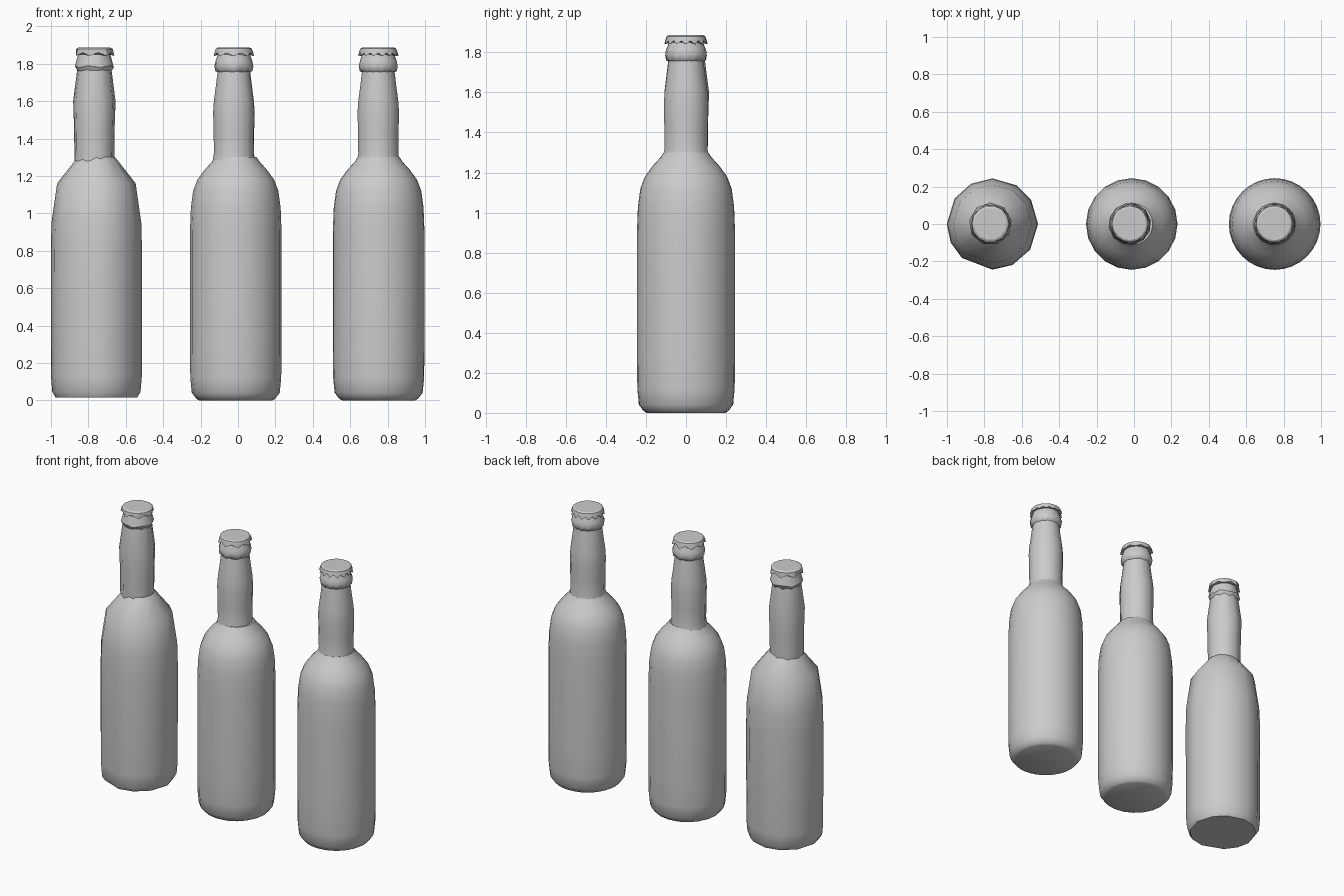
import bpy, bmesh
from math import cos, sin, radians

cube = bpy.data.objects.get("Cube")
if cube:
    bpy.data.objects.remove(cube, do_unlink=True)

glass = bpy.data.materials.new("plain grey")
glass.use_nodes = True
GREY = (0.6, 0.6, 0.6, 1)
glass.diffuse_color = GREY
glass.node_tree.nodes["Principled BSDF"].inputs["Base Color"].default_value = GREY


def even(n, start=0):
    return [start + 360 * i / n for i in range(n)]


def lathe(name, x, angles, profile, crease=40):
    """Closed turned part. Profile rows: radius, z, tooth radius, tooth z.
    The tooth offsets apply to every other column."""
    bm = bmesh.new()
    rings = []
    for row in profile:
        r, z, dr, dz = (tuple(row) + (0, 0))[:4]
        ring = []
        for i, a in enumerate(angles):
            k = i % 2
            rr = r + dr * k
            ring.append(bm.verts.new((rr * cos(radians(a)), rr * sin(radians(a)), z + dz * k)))
        rings.append(ring)
    n = len(angles)
    for low, high in zip(rings, rings[1:]):
        for i in range(n):
            j = (i + 1) % n
            bm.faces.new((low[i], low[j], high[j], high[i]))
    bm.faces.new(rings[0][::-1])
    bm.faces.new(rings[-1])
    mesh = bpy.data.meshes.new(name)
    bm.to_mesh(mesh)
    bm.free()
    mesh.materials.append(glass)
    ob = bpy.data.objects.new(name, mesh)
    ob.location.x = x
    bpy.context.collection.objects.link(ob)
    bpy.ops.object.select_all(action='DESELECT')
    ob.select_set(True)
    bpy.context.view_layer.objects.active = ob
    bpy.ops.object.shade_smooth_by_angle(angle=radians(crease))


# Profiles shared by the two finer bottles
body = [(0.195, 0), (0.21, 0.008), (0.235, 0.04), (0.243, 0.12), (0.245, 0.28),
        (0.245, 0.9), (0.24, 1.03), (0.228, 1.12), (0.205, 1.18),
        (0.165, 1.235), (0.128, 1.275), (0.112, 1.3)]
neck = [(0.116, 1.28), (0.109, 1.32), (0.11, 1.42), (0.113, 1.54),
        (0.109, 1.6), (0.097, 1.69), (0.088, 1.765)]
lip = [(0.086, 1.755), (0.099, 1.76, 0, 0.012), (0.104, 1.785, 0, 0.015),
       (0.098, 1.815), (0.086, 1.85)]
cap = [(0.086, 1.85), (0.108, 1.84, -0.01, 0.018), (0.103, 1.862, -0.004),
       (0.096, 1.88), (0.086, 1.886)]

# Fine and medium bottles
for title, x, top_x, sides, neck_sides, teeth in (
        ("fine", 0.752, 0.75, 32, 16, 28), ("medium", -0.012, -0.022, 20, 12, 16)):
    lathe(title + "_bottle_body", x, even(sides), body)
    lathe(title + "_bottle_neck", top_x, even(neck_sides, 11), neck)
    lathe(title + "_bottle_lip", top_x, even(teeth), lip)
    lathe(title + "_bottle_cap", top_x, even(teeth), cap, 30)

# Coarse bottle with uneven sides
uneven = [0, 32, 58, 90, 118, 146, 180, 204, 228, 270, 296, 326]
lathe("coarse_bottle_body", -0.757, uneven,
      [(0.218, 0.016), (0.236, 0.045), (0.243, 0.13), (0.244, 0.8),
       (0.24, 0.95), (0.21, 1.16), (0.112, 1.285), (0.1, 1.3)], 45)
lathe("coarse_bottle_neck", -0.768, even(9, 10),
      [(0.108, 1.28), (0.11, 1.45), (0.115, 1.6), (0.093, 1.77)], 45)
lathe("coarse_bottle_lip", -0.768, even(10),
      [(0.088, 1.755), (0.104, 1.78, 0, 0.01), (0.086, 1.85)])
lathe("coarse_bottle_cap", -0.768, even(14),
      [(0.086, 1.85), (0.107, 1.842, -0.009, 0.018), (0.099, 1.878), (0.086, 1.886)], 30)
